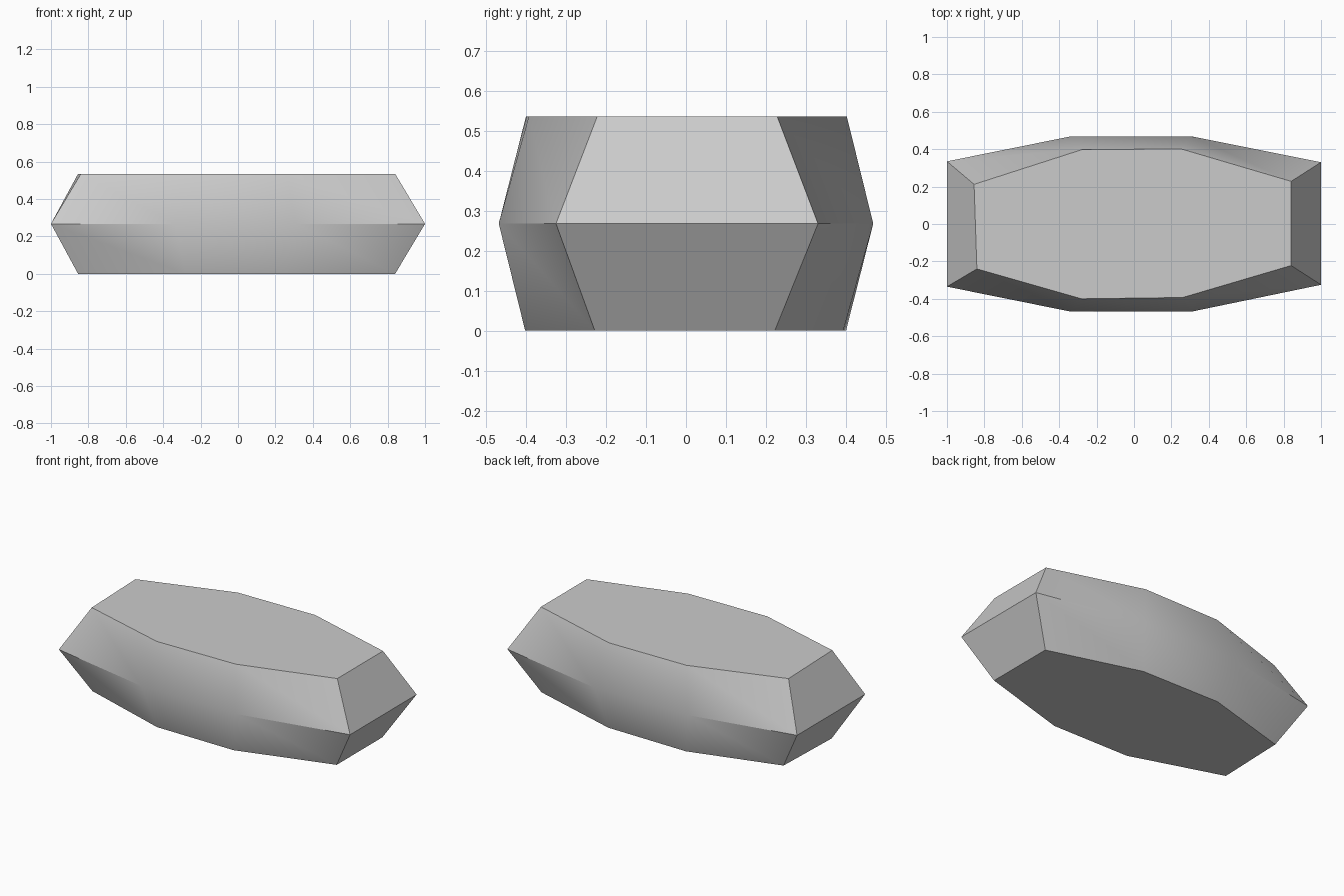
import bpy
import bmesh
import math

if "Cube" in bpy.data.objects:
    bpy.data.objects.remove(bpy.data.objects["Cube"], do_unlink=True)

HEIGHT = 0.535

# Outlines, running clockwise from the back right corner
WAIST = [(-1, 0.335), (-0.34, 0.468), (0.31, 0.468), (1, 0.33),
         (1, -0.325), (0.31, -0.468), (-0.34, -0.468), (-1, -0.335)]
CAP = [(-0.855, 0.212), (-0.28, 0.397), (0.25, 0.402), (0.84, 0.228),
       (0.84, -0.222), (0.26, -0.393), (-0.28, -0.4), (-0.84, -0.24)]
# The underside is the top outline turned over front to back
BASE = [(CAP[7 - i][0], -CAP[7 - i][1]) for i in range(8)]

# Single grey colour
grey = bpy.data.materials.new("stone grey")
grey.use_nodes = True
colour = (0.6, 0.6, 0.6, 1)
grey.diffuse_color = colour
grey.node_tree.nodes["Principled BSDF"].inputs["Base Color"].default_value = colour

# Faceted slab: three rings joined by side facets and closed with flat caps
bm = bmesh.new()
rings = [[bm.verts.new((x, y, z)) for x, y in outline]
         for outline, z in ((BASE, 0), (WAIST, HEIGHT / 2), (CAP, HEIGHT))]
for low, high in zip(rings, rings[1:]):
    for i in range(8):
        j = (i + 1) % 8
        bm.faces.new((low[i], low[j], high[j], high[i]))
bm.faces.new(rings[0])
bm.faces.new(rings[-1])
bmesh.ops.recalc_face_normals(bm, faces=bm.faces)
mesh = bpy.data.meshes.new("faceted_slab")
bm.to_mesh(mesh)
bm.free()
mesh.materials.append(grey)

slab = bpy.data.objects.new("faceted_slab", mesh)
bpy.context.collection.objects.link(slab)

# Soft blend along the long sides, crisp edges elsewhere
bpy.ops.object.select_all(action='DESELECT')
slab.select_set(True)
bpy.context.view_layer.objects.active = slab
bpy.ops.object.shade_smooth_by_angle(angle=math.radians(30))
